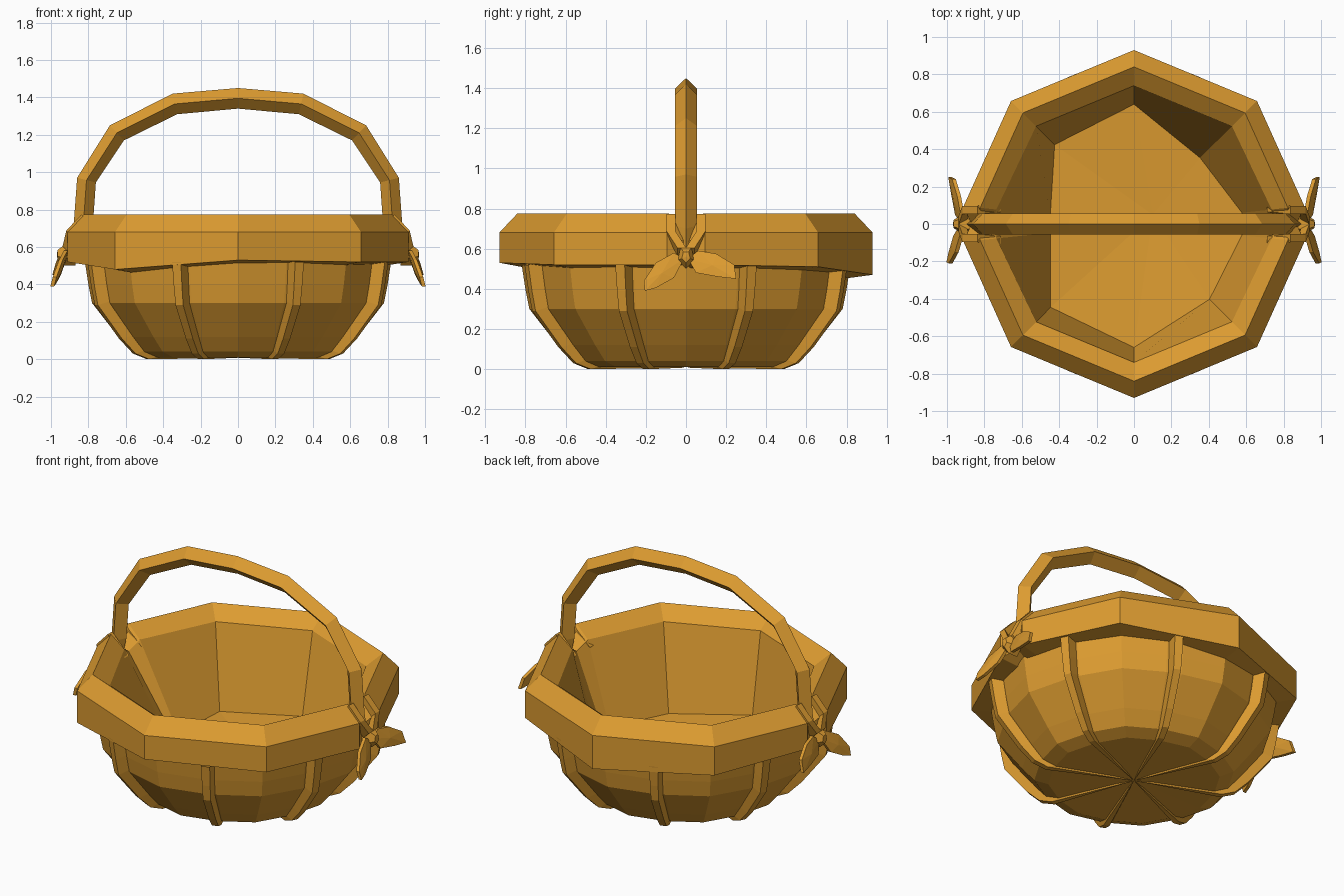
import bpy, bmesh, math
from mathutils import Vector

cube = bpy.data.objects.get("Cube")
if cube:
    bpy.data.objects.remove(cube)

# One wicker colour for everything
wicker = bpy.data.materials.new("golden_wicker")
wicker.use_nodes = True
COLOUR = (0.72, 0.33, 0.03, 1)
wicker.diffuse_color = COLOUR
shader = wicker.node_tree.nodes["Principled BSDF"]
shader.inputs["Base Color"].default_value = COLOUR
shader.inputs["Roughness"].default_value = 0.9


def polar(r, deg, z):
    a = math.radians(deg)
    return Vector((r * math.cos(a), r * math.sin(a), z))


def finish(name, bm, mirror=False):
    bmesh.ops.remove_doubles(bm, verts=bm.verts[:], dist=0.0005)
    bmesh.ops.recalc_face_normals(bm, faces=bm.faces[:])
    mesh = bpy.data.meshes.new(name)
    bm.to_mesh(mesh)
    bm.free()
    mesh.materials.append(wicker)
    obj = bpy.data.objects.new(name, mesh)
    bpy.context.collection.objects.link(obj)
    if mirror:
        obj.modifiers.new("mirror", 'MIRROR').use_axis = (True, False, False)
    return obj


def loft(bm, rings, start=None, end=None):
    """Skin a list of closed rings; an end point closes that end with a fan."""
    loops = [[bm.verts.new(p) for p in ring] for ring in rings]
    n = len(loops[0])
    for a, b in zip(loops, loops[1:]):
        for i in range(n):
            j = (i + 1) % n
            bm.faces.new((a[i], a[j], b[j], b[i]))
    for tip, loop in ((start, loops[0]), (end, loops[-1])):
        if tip is not None:
            v = bm.verts.new(tip)
            for i in range(n):
                bm.faces.new((loop[i], loop[(i + 1) % n], v))


# Outer bowl: eight puffed panels, each folded along its middle
PROFILE = [(0.82, 0.53), (0.80, 0.40), (0.78, 0.30), (0.64, 0.12), (0.57, 0.04), (0.49, 0.01)]
bm = bmesh.new()
rings = []
for r, z in PROFILE:
    rings.append([polar(r * (1 if d == 0 else 0.97), 45 * k + d, z)
                  for k in range(8) for d in (-19, 0, 19)])
loft(bm, rings, end=(0, 0, 0.015))
finish("bowl_panels", bm)

# Upright ribs between panels, meeting under the base
for k in range(8):
    angle = 22.5 + 45 * k
    out = polar(1, angle, 0)
    side = Vector((-out.y, out.x, 0))
    up = Vector((0, 0, 1))
    bm = bmesh.new()
    rings = []
    for i, (r, z) in enumerate(PROFILE):
        w = 0.046 - 0.003 * i
        lift = 0.04 if i < 4 else 0.03
        base, ridge = out * (r - 0.06) + up * (z + 0.02), out * (r + lift) + up * max(z - 0.01, 0)
        rings.append([base - side * w, ridge - side * w * 0.55,
                      ridge + side * w * 0.55, base + side * w])
    loft(bm, rings, end=(0, 0, 0.008))
    finish(f"rib_{k + 1}", bm)

# Heavy eight-sided rim, pinched under the handle, with the inner wall and floor
ANGLES = [-6, 0, 6, 45, 90, 135, 174, 180, 186, 225, 270, 315]
LOW = {45: 0.51, 90: 0.47, 135: 0.50, 225: 0.48, 270: 0.53, 315: 0.52}
FLOOR = {45: 0.50, 90: 0.64, 135: 0.60, 225: 0.63, 270: 0.66, 315: 0.57}
rings = [[] for _ in range(6)]
for a in ANGLES:
    pinch = a in (0, 180)
    near_end = abs(a) <= 6 or abs(a - 180) <= 6
    low = LOW.get(a, 0.52)
    floor = FLOOR.get(a, 0.58 if a < 90 else 0.45)
    s = 0.985 if near_end else 1
    section = [(0.78, low - 0.02), (0.93 * s, low), (0.93 * s, 0.68),
               (0.84 * s, 0.775), (0.74, 0.70), (floor, 0.20)]
    if pinch:
        section[1:5] = [(0.87, 0.55), (0.87, 0.63), (0.83, 0.67), (0.76, 0.65)]
    for ring, (r, z) in zip(rings, section):
        ring.append(polar(r, a, z))
bm = bmesh.new()
loft(bm, rings, end=(0.1, 0.05, 0.16))
finish("rim_and_lining", bm)

# Arched handle with a diamond section: (outer x, outer z, inner x, inner z)
HALF = [(0.895, 0.60, 0.80, 0.62), (0.88, 0.70, 0.775, 0.73), (0.86, 0.97, 0.76, 0.945),
        (0.685, 1.25, 0.61, 1.17), (0.35, 1.42, 0.325, 1.31)]
arch = HALF + [(0, 1.45, 0, 1.34)] + [(-a, b, -c, d) for a, b, c, d in reversed(HALF)]
bm = bmesh.new()
rings = []
for ox, oz, ix, iz in arch:
    mx, mz = (ox + ix) / 2, (oz + iz) / 2
    w = 0.035 if oz < 0.65 else 0.056
    rings.append([(ox, 0, oz), (mx, w, mz), (ix, 0, iz), (mx, -w, mz)])
loft(bm, rings)
finish("handle", bm)

# Bow tails hanging from each end of the handle, as thin curved leaves (y, z)
TAILS = {
    "back_bow_tail": [(0.01, 0.55), (0.05, 0.48), (0.16, 0.46), (0.25, 0.45),
                      (0.24, 0.52), (0.15, 0.575), (0.06, 0.59)],
    "front_bow_tail": [(-0.01, 0.55), (-0.06, 0.455), (-0.15, 0.405), (-0.205, 0.39),
                       (-0.21, 0.44), (-0.15, 0.53), (-0.06, 0.58)],
}
for name, outline in TAILS.items():
    bm = bmesh.new()
    centre = Vector((0, sum(p[0] for p in outline) / 7, sum(p[1] for p in outline) / 7))

    def flare(y, z, dx):
        return Vector((0.915 + 0.27 * (0.58 - z) + 0.14 * abs(y) + dx, y, z))

    loft(bm, [[flare(y, z, -0.012) for y, z in outline], [flare(y, z, 0.008) for y, z in outline]],
         start=flare(centre.y, centre.z, -0.02), end=flare(centre.y, centre.z, 0.016))
    finish(name, bm, mirror=True)

# Faceted knot gathering the bow
bm = bmesh.new()
rings = []
for x, s in ((0.87, 1.0), (0.93, 1.0), (0.965, 0.5)):
    rings.append([(x, 0.045 * s * math.sin(math.tau * i / 5),
                   0.56 - 0.06 * s * math.cos(math.tau * i / 5)) for i in range(5)])
loft(bm, rings, start=(0.86, 0, 0.57), end=(0.968, 0, 0.56))
finish("bow_knot", bm, mirror=True)

# Slim binding strands crossing the rim on both sides of the handle
for label, s in (("back", 1), ("front", -1)):
    path = [(0.92, 0.02, 0.585), (0.90, 0.075, 0.67), (0.82, 0.075, 0.755), (0.73, 0.085, 0.68)]
    bm = bmesh.new()
    rings = []
    for x, y, z in path:
        lean = Vector((0.018, 0, 0.018))
        p = Vector((x, y * s, z))
        wide = Vector((0, 0.022, 0))
        rings.append([p + lean - wide, p + lean + wide, p - lean + wide, p - lean - wide])
    loft(bm, rings, start=path[0][:1] + (path[0][1] * s, path[0][2]),
         end=(0.72, 0.085 * s, 0.67))
    finish(label + "_binding", bm, mirror=True)
